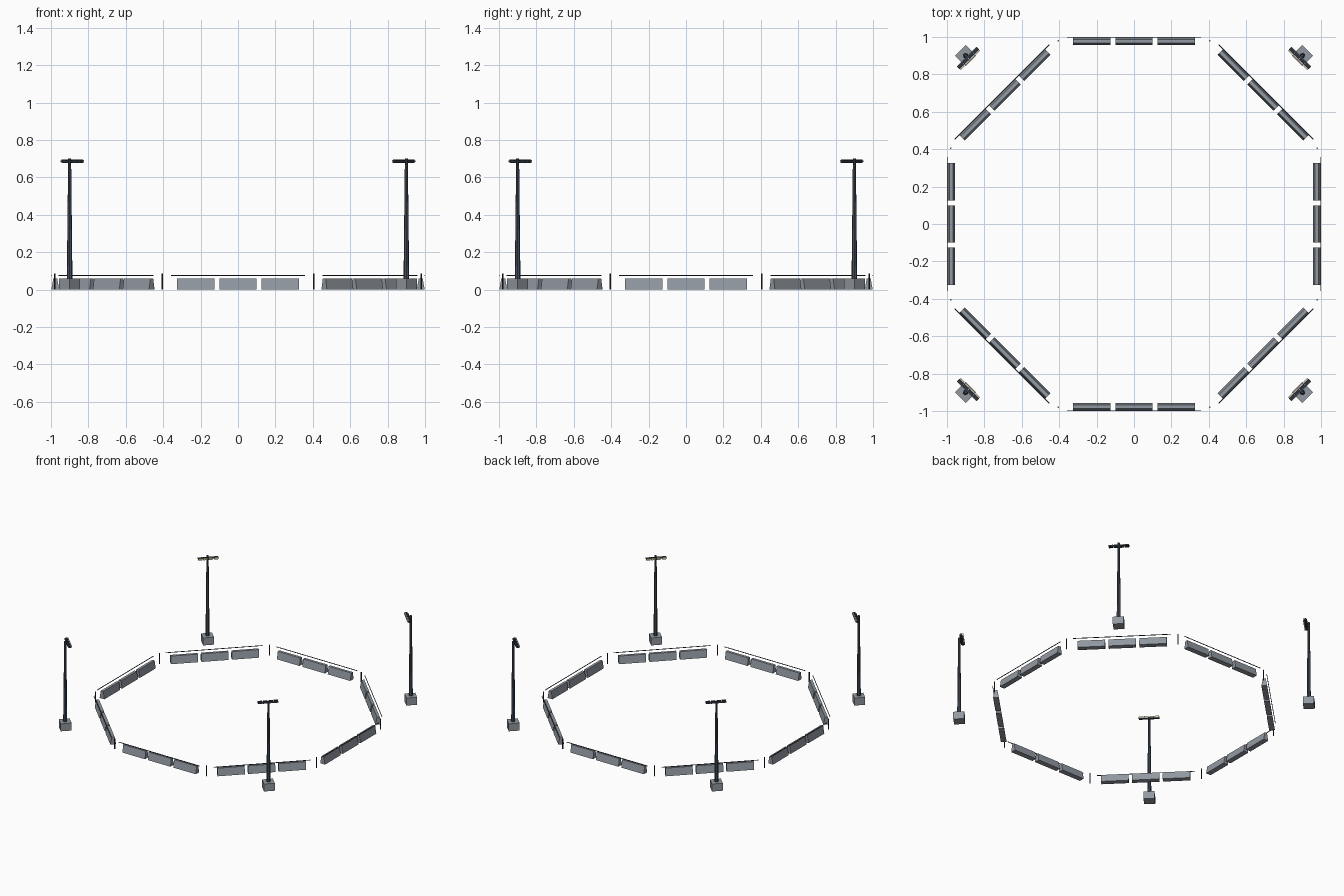
import bpy, bmesh
from math import pi, cos, sin
from mathutils import Matrix, Vector

cube = bpy.data.objects.get("Cube")
if cube:
    bpy.data.objects.remove(cube, do_unlink=True)


def material(name, rgb):
    m = bpy.data.materials.new(name)
    m.use_nodes = True
    m.diffuse_color = (*rgb, 1)
    m.node_tree.nodes["Principled BSDF"].inputs["Base Color"].default_value = (*rgb, 1)
    return m


CONCRETE = material("concrete grey", (0.29, 0.32, 0.36))
STEEL = material("blue grey steel", (0.06, 0.08, 0.11))
DARK = material("dark metal", (0.025, 0.03, 0.04))
LENS = material("warm lens", (0.72, 0.64, 0.45))


def box_mesh(name, size, mat, top_scale=1.0):
    """Box standing on its own origin; top_scale narrows the top in y."""
    bm = bmesh.new()
    bmesh.ops.create_cube(bm, size=1)
    for v in bm.verts:
        v.co.z += 0.5
        if v.co.z > 0.5:
            v.co.y *= top_scale
        v.co = Vector(a * b for a, b in zip(v.co, size))
    return finish(bm, name, mat)


def tube_mesh(name, r1, r2, height, sides, mat):
    bm = bmesh.new()
    bmesh.ops.create_cone(bm, cap_ends=True, segments=sides, radius1=r1,
                          radius2=r2, depth=height,
                          matrix=Matrix.Translation((0, 0, height / 2)))
    return finish(bm, name, mat)


def finish(bm, name, mat):
    mesh = bpy.data.meshes.new(name)
    bm.to_mesh(mesh)
    bm.free()
    mesh.materials.append(mat)
    return mesh


def place(mesh, frame, location):
    ob = bpy.data.objects.new(mesh.name, mesh)
    ob.matrix_world = frame @ Matrix.Translation(location)
    bpy.context.collection.objects.link(ob)


# Shared part shapes
barrier = box_mesh("barrier", (0.2, 0.042, 0.06), CONCRETE, top_scale=0.5)
rail = box_mesh("rail", (0.715, 0.004, 0.004), DARK)
post = tube_mesh("rail_post", 0.004, 0.004, 0.085, 6, DARK)
footing = box_mesh("pole_footing", (0.08, 0.08, 0.06), CONCRETE)
pole = tube_mesh("light_pole", 0.015, 0.008, 0.64, 8, STEEL)
crossbar = box_mesh("lamp_crossbar", (0.15, 0.008, 0.008), STEEL)
housing = box_mesh("lamp_housing", (0.033, 0.014, 0.018), DARK)
lens = box_mesh("lamp_lens", (0.029, 0.008, 0.014), LENS)

# Eight sides of the ring: three barriers, a rail and a corner post each
for side in range(8):
    frame = Matrix.Rotation(side * pi / 4, 4, "Z")
    for x in (-0.225, 0, 0.225):
        place(barrier, frame, (x, -0.977, 0))
    place(rail, frame, (0, -0.998, 0.073))
    place(post, frame, (1.06 * sin(pi / 8), -1.06 * cos(pi / 8), 0))

# Four floodlights outside the diagonal sides, lamps facing the centre
for corner in range(4):
    frame = Matrix.Rotation(pi / 4 + corner * pi / 2, 4, "Z")
    place(footing, frame, (0, -1.273, 0))
    place(pole, frame, (0, -1.273, 0.06))
    place(crossbar, frame, (0, -1.262, 0.682))
    for x in (-0.058, -0.02, 0.02, 0.058):
        place(housing, frame, (x, -1.252, 0.677))
        place(lens, frame, (x, -1.241, 0.679))
